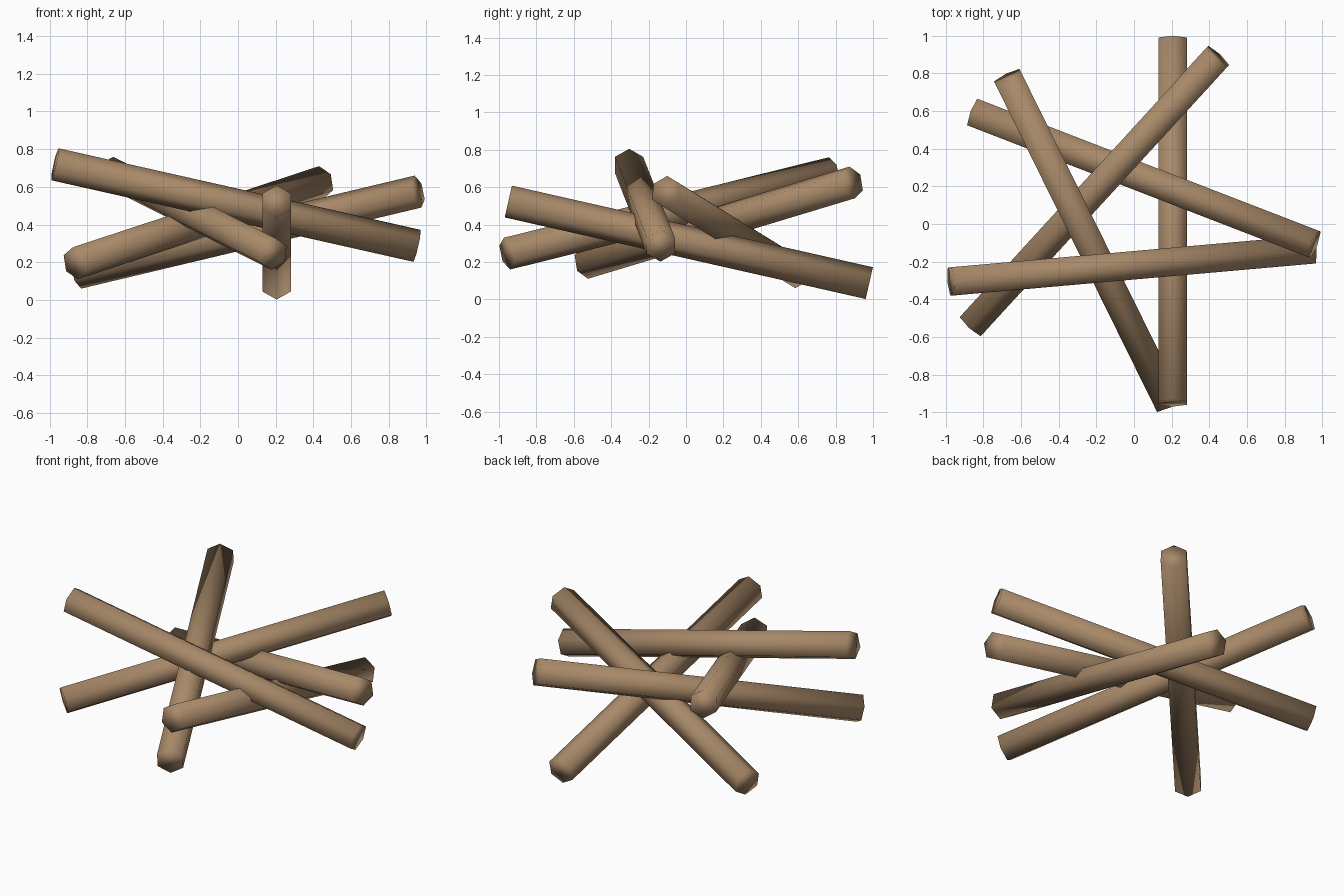
import bpy
import bmesh
from math import cos, sin, tau
from mathutils import Vector

default_cube = bpy.data.objects.get("Cube")
if default_cube:
    bpy.data.objects.remove(default_cube, do_unlink=True)

RADIUS = 0.087
SIDES = 6

wood = bpy.data.materials.new("brown_wood")
wood.use_nodes = True
wood.diffuse_color = (0.39, 0.25, 0.14, 1)
wood.node_tree.nodes["Principled BSDF"].inputs["Base Color"].default_value = wood.diffuse_color


def make_log(name, start, end):
    """Six-sided log between two axis points, with an edge facing up."""
    start, end = Vector(start), Vector(end)
    axis = (end - start).normalized()
    side = axis.cross(Vector((0, 0, 1))).normalized()
    up = side.cross(axis)

    bm = bmesh.new()
    rings = []
    for centre in (start, end):
        rings.append([bm.verts.new(centre + RADIUS * (up * cos(tau * i / SIDES)
                                                      + side * sin(tau * i / SIDES)))
                      for i in range(SIDES)])
    bottom, top = rings
    bm.faces.new(bottom)
    bm.faces.new(top)
    for i in range(SIDES):
        j = (i + 1) % SIDES
        bm.faces.new((bottom[i], bottom[j], top[j], top[i]))
    bmesh.ops.recalc_face_normals(bm, faces=bm.faces)
    for face in bm.faces:
        face.smooth = True

    mesh = bpy.data.meshes.new(name)
    bm.to_mesh(mesh)
    bm.free()
    mesh.materials.append(wood)
    log = bpy.data.objects.new(name, mesh)
    bpy.context.collection.objects.link(log)


# Five leaning logs, each from its raised end to its low end
make_log("straight_log", (0.205, -0.95, 0.523), (0.205, 0.98, 0.087))
make_log("front_log", (-0.972, -0.305, 0.72), (0.95, -0.135, 0.287))
make_log("steep_log", (-0.671, 0.781, 0.675), (0.186, -0.956, 0.245))
make_log("diagonal_log", (0.443, 0.888, 0.625), (-0.863, -0.538, 0.195))
make_log("back_log", (0.955, -0.107, 0.575), (-0.85, 0.591, 0.145))
